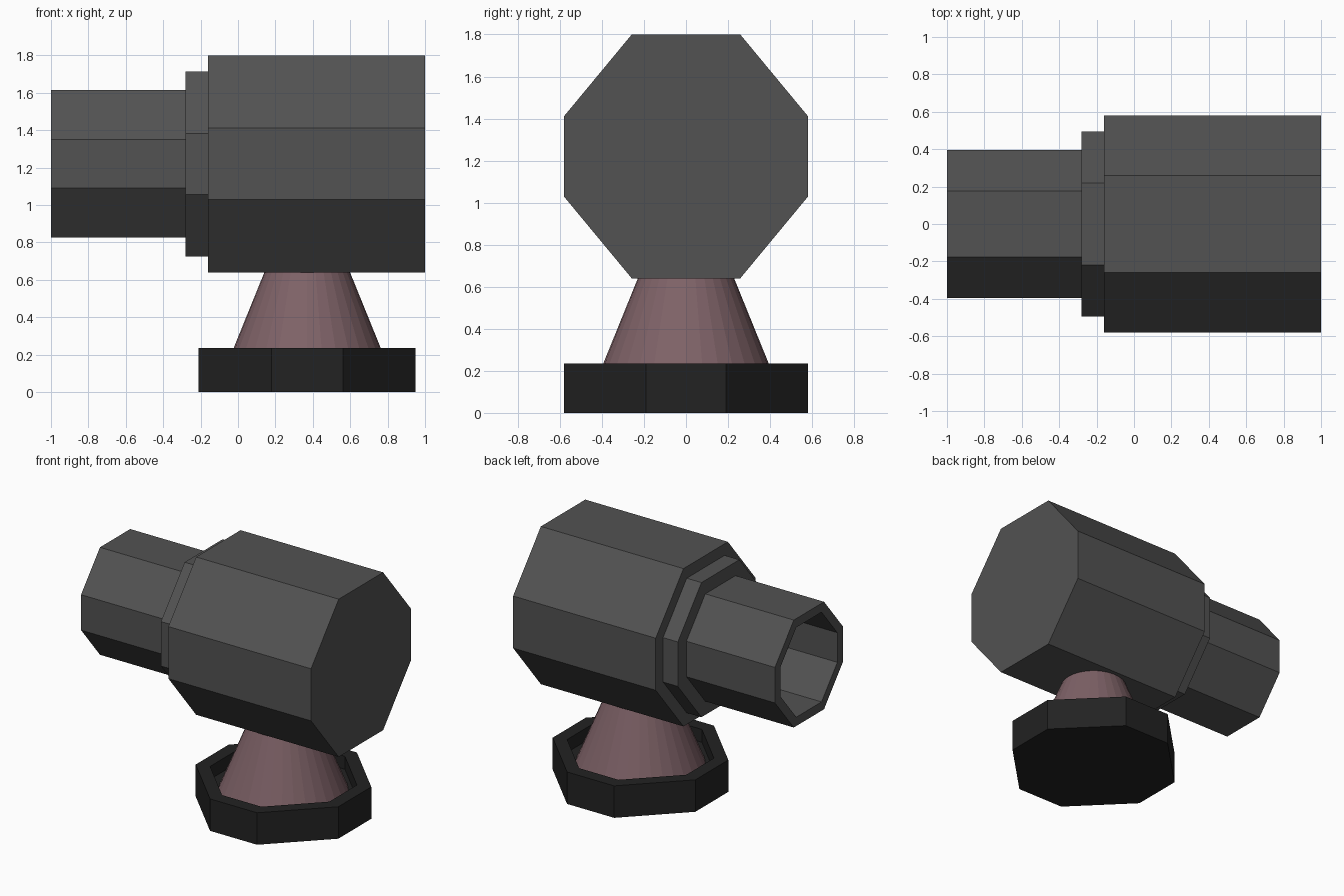
import bpy
import bmesh

if "Cube" in bpy.data.objects:
    bpy.data.objects.remove(bpy.data.objects["Cube"], do_unlink=True)


def make_material(name, rgb):
    mat = bpy.data.materials.new(name)
    mat.use_nodes = True
    color = (*rgb, 1.0)
    mat.diffuse_color = color
    mat.node_tree.nodes["Principled BSDF"].inputs["Base Color"].default_value = color
    return mat


def finish(name, bm, mat):
    bmesh.ops.recalc_face_normals(bm, faces=bm.faces)
    mesh = bpy.data.meshes.new(name)
    bm.to_mesh(mesh)
    bm.free()
    mesh.materials.append(mat)
    obj = bpy.data.objects.new(name, mesh)
    bpy.context.collection.objects.link(obj)
    return obj


def octagon(flat_u, flat_v):
    """Unit octagon; flat_u and flat_v are half lengths of its straight sides."""
    quarter = [(1, flat_v), (flat_u, 1)]
    half = quarter + [(-u, v) for u, v in reversed(quarter)]
    return half + [(-u, -v) for u, v in half]


def octagon_solid(name, rings, place, flats, mat):
    """Skin octagonal rings of (position along axis, half width), capped at both ends."""
    bm = bmesh.new()
    shape = octagon(*flats)
    loops = [[bm.verts.new(place(t, u * r, v * r)) for u, v in shape] for t, r in rings]
    for a, b in zip(loops, loops[1:]):
        for i in range(8):
            j = (i + 1) % 8
            bm.faces.new((a[i], a[j], b[j], b[i]))
    bm.faces.new(loops[0])
    bm.faces.new(loops[-1])
    return finish(name, bm, mat)


grey = make_material("dark grey", (0.085, 0.085, 0.085))
black = make_material("soft black", (0.016, 0.016, 0.016))
mauve = make_material("dusty mauve", (0.21, 0.122, 0.136))

AXIS_Z = 1.22   # height of the barrel axis
STAND_X = 0.37  # centre of the stand


def along_x(t, u, v):
    return (t, u, AXIS_Z + v)


def along_z(t, u, v):
    return (STAND_X + u, v, t)


# Horizontal housing, collar and hollow barrel
flats = (0.445, 0.33)
octagon_solid("housing", [(-0.16, 0.58), (1.0, 0.58)], along_x, flats, grey)
octagon_solid("collar", [(-0.28, 0.495), (-0.12, 0.495)], along_x, flats, grey)
octagon_solid("barrel", [(-0.24, 0.395), (-1.0, 0.395), (-1.0, 0.33), (-0.29, 0.33)],
              along_x, flats, grey)

# Base dish with a raised rim
octagon_solid("base", [(0, 0.58), (0.235, 0.58), (0.235, 0.485), (0.14, 0.485)],
              along_z, (0.33, 0.33), black)

# Tapered neck between dish and housing
bm = bmesh.new()
bmesh.ops.create_cone(bm, cap_ends=True, segments=32, radius1=0.434, radius2=0.225, depth=0.515)
bmesh.ops.translate(bm, verts=bm.verts, vec=(STAND_X, 0, 0.135 + 0.515 / 2))
finish("neck", bm, mauve)
